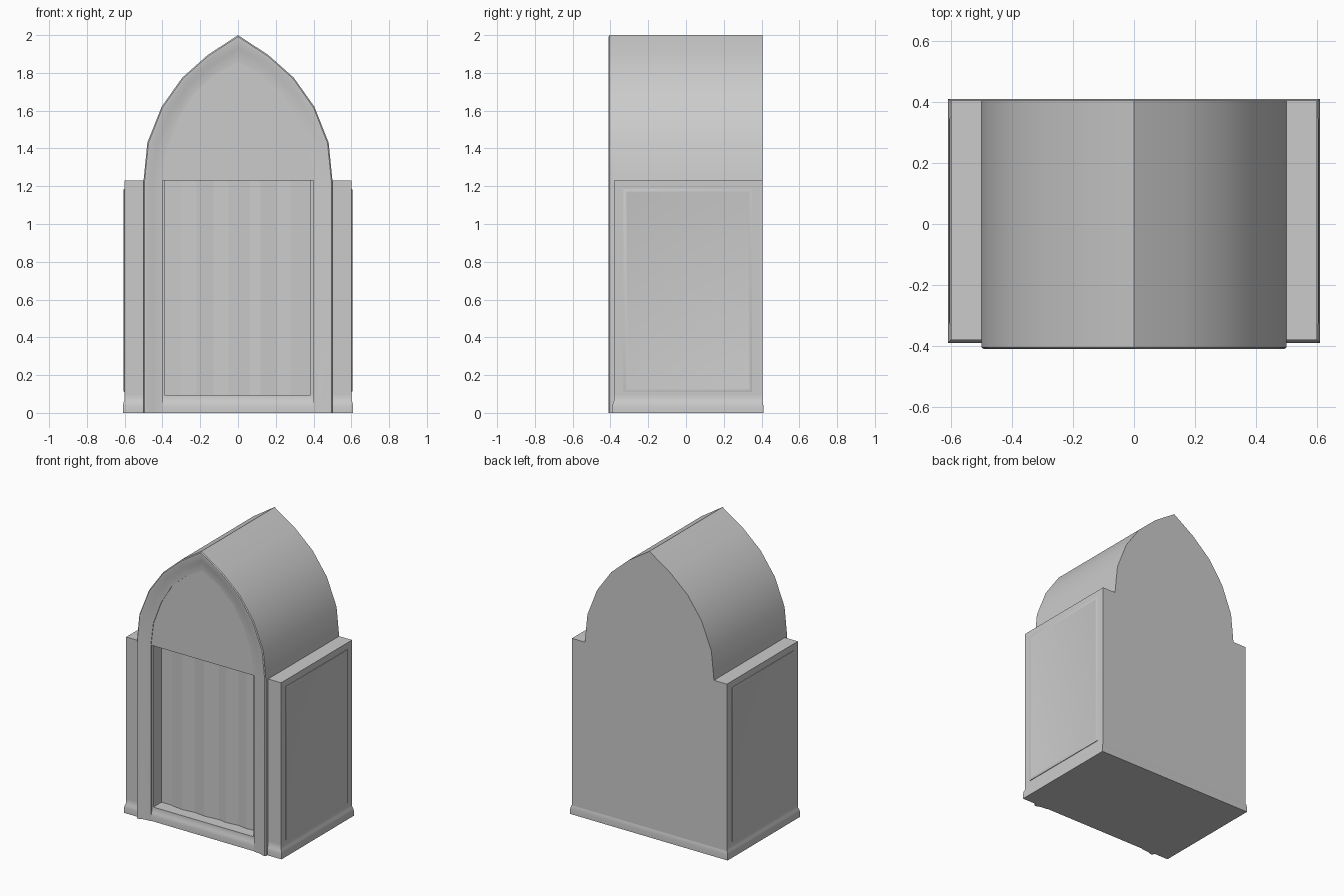
import bpy
import math

if "Cube" in bpy.data.objects:
    bpy.data.objects.remove(bpy.data.objects["Cube"])

OUTER = [(0.5, 1.23), (0.48, 1.43), (0.405, 1.62), (0.295, 1.775), (0.16, 1.895)]
INNER = [(0.4, 1.23), (0.38, 1.39), (0.32, 1.55), (0.235, 1.69), (0.125, 1.79)]


def arch(half, apex):
    """Full pointed-arch outline from the right foot over the apex to the left foot."""
    return half + [(0, apex)] + [(-x, z) for x, z in reversed(half)]


def add_mesh(name, verts, faces, smooth=None):
    me = bpy.data.meshes.new(name)
    me.from_pydata(verts, [], faces)
    ob = bpy.data.objects.new(name, me)
    bpy.context.collection.objects.link(ob)
    bpy.ops.object.select_all(action='DESELECT')
    ob.select_set(True)
    bpy.context.view_layer.objects.active = ob
    bpy.ops.object.mode_set(mode='EDIT')
    bpy.ops.mesh.select_all(action='SELECT')
    bpy.ops.mesh.normals_make_consistent(inside=False)
    bpy.ops.object.mode_set(mode='OBJECT')
    if smooth:
        bpy.ops.object.shade_smooth_by_angle(angle=math.radians(smooth))
    return ob


def loft(name, rings, caps=True, closed=True, wrap=False, smooth=None):
    """Skin a list of equally long point rings."""
    n = len(rings[0])
    verts = [p for r in rings for p in r]
    faces = []
    for i in range(len(rings) if wrap else len(rings) - 1):
        a, b = i * n, (i + 1) % len(rings) * n
        for k in range(n if closed else n - 1):
            m = (k + 1) % n
            faces.append((a + k, a + m, b + m, b + k))
    if caps:
        faces += [tuple(range(n)), tuple(range((len(rings) - 1) * n, len(rings) * n))]
    return add_mesh(name, verts, faces, smooth)


# Booth body: a plan outline with the shallow doorway notch, extruded upward
plan = [(-0.6, -0.38), (-0.39, -0.38), (-0.39, -0.29), (0.385, -0.29),
        (0.385, -0.38), (0.6, -0.38), (0.6, 0.405), (-0.6, 0.405)]
loft("booth_body", [[(x, y, z) for x, y in plan] for z in (0, 1.23)])

# Flared plinth, also forming the doorway sill
rings = []
for off, z in [(0.01, 0), (0.01, 0.035), (0.006, 0.055), (0.001, 0.065), (0, 0.095)]:
    x, y0, y1 = 0.6 + off, -0.38 - off, 0.403 + off * 0.7
    rings.append([(-x, y0, z), (x, y0, z), (x, y1, z), (-x, y1, z)])
loft("plinth", rings, smooth=35)

# Pointed vault over the booth
vault = arch(OUTER, 2.0)
loft("vault", [[(x, y, z) for x, z in vault] for y in (-0.385, 0.405)], smooth=30)

# Moulded arch trim with its two pillars running to the ground
outer = [(0.5, 0)] + vault + [(-0.5, 0)]
inner = [(0.4, 0)] + arch(INNER, 1.86) + [(-0.4, 0)]
section = [(0, -0.37), (0, -0.405), (0.06, -0.41), (0.2, -0.41),
           (0.5, -0.398), (1, -0.394), (1, -0.37)]
trim = []
for (ox, oz), (ix, iz) in zip(outer, inner):
    trim.append([(ox + (ix - ox) * t, y, oz + (iz - oz) * t) for t, y in section])
loft("arch_trim", trim, smooth=30)

# Flat panel filling the arch above the doorway
loft("arch_panel", [[(x, y, z) for x, z in arch(INNER, 1.86)] for y in (-0.39, -0.37)])

# Pleated curtain
folds = [-0.3, -0.22, -0.13, -0.05, 0.06, 0.12, 0.21, 0.28, 0.385]
pleats = [(x, -0.305 if i % 2 else -0.295) for i, x in enumerate(folds)]
pleats += [(0.385, -0.288), (-0.3, -0.288)]
loft("curtain", [[(x, y, z) for x, y in pleats] for z in (0.09, 1.23)])

# Framed side panels: raised moulding sloping back to a flat field
for name, s in (("side_panel_right", 1), ("side_panel_left", -1)):
    rings = []
    for inset, x in [(0, 0.595), (0, 0.604), (0.008, 0.607), (0.02, 0.605), (0.035, 0.602)]:
        y0, y1, z0, z1 = -0.33 + inset, 0.35 - inset, 0.11 + inset, 1.185 - inset
        rings.append([(s * x, y0, z0), (s * x, y1, z0), (s * x, y1, z1), (s * x, y0, z1)])
    loft(name, rings, smooth=35)
